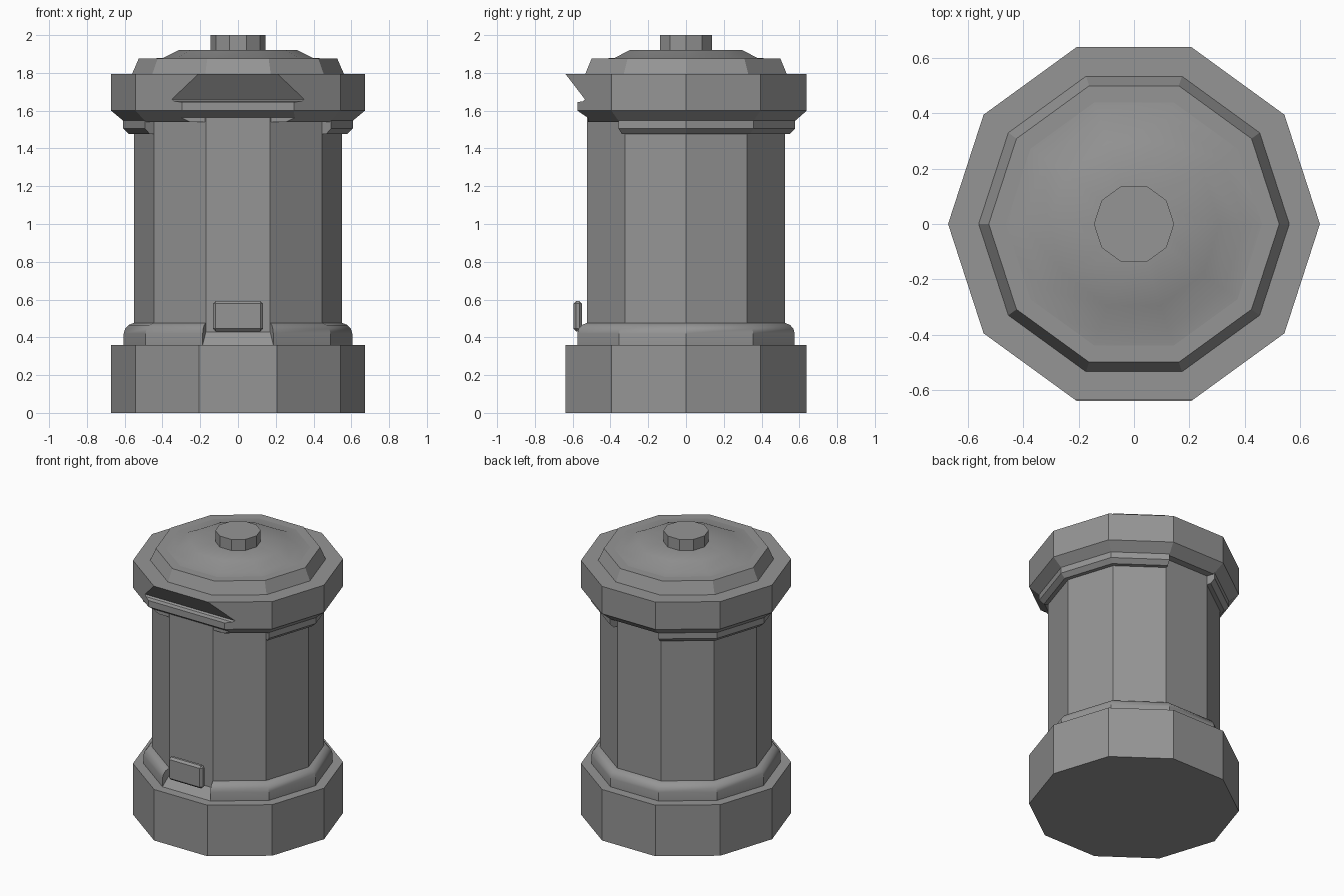
import bpy, bmesh, math

if "Cube" in bpy.data.objects:
    bpy.data.objects.remove(bpy.data.objects["Cube"])

SIDES = 10
STEP = math.tau / SIDES

grey = bpy.data.materials.new("metal_grey")
grey.use_nodes = True
grey.diffuse_color = (0.3, 0.3, 0.3, 1)
grey.node_tree.nodes["Principled BSDF"].inputs["Base Color"].default_value = (0.3, 0.3, 0.3, 1)


def finish(name, bm):
    bmesh.ops.recalc_face_normals(bm, faces=bm.faces)
    mesh = bpy.data.meshes.new(name)
    bm.to_mesh(mesh)
    bm.free()
    mesh.materials.append(grey)
    obj = bpy.data.objects.new(name, mesh)
    bpy.context.collection.objects.link(obj)
    return obj


def smooth(obj, degrees=30):
    bpy.ops.object.select_all(action="DESELECT")
    obj.select_set(True)
    bpy.context.view_layer.objects.active = obj
    bpy.ops.object.shade_smooth_by_angle(angle=math.radians(degrees))


def turned(name, profile):
    """Capped ten-sided solid from (radius, height) pairs, bottom to top."""
    bm = bmesh.new()
    rings = [[bm.verts.new((r * math.cos(i * STEP), r * math.sin(i * STEP), z))
              for i in range(SIDES)] for r, z in profile]
    for low, high in zip(rings, rings[1:]):
        for i in range(SIDES):
            j = (i + 1) % SIDES
            bm.faces.new((low[i], low[j], high[j], high[i]))
    bm.faces.new(rings[0])
    bm.faces.new(rings[-1])
    return finish(name, bm)


def swept(name, section, first, last):
    """Closed cross-section swept between two corners of the decagon."""
    bm = bmesh.new()
    cuts = [[bm.verts.new((r * math.cos(i * STEP), r * math.sin(i * STEP), z))
             for r, z in section] for i in range(first, last + 1)]
    n = len(section)
    for a, b in zip(cuts, cuts[1:]):
        for k in range(n):
            m = (k + 1) % n
            bm.faces.new((a[k], a[m], b[m], b[k]))
    bm.faces.new(cuts[0])
    bm.faces.new(cuts[-1])
    return finish(name, bm)


# Base and can body
turned("base", [(0.672, 0), (0.672, 0.36)])
turned("body", [(0.55, 0.34), (0.55, 1.58)])

# Rounded collar above the base, with a lower sloping piece at the front
collar = swept("base_collar", [(0.5, 0.35), (0.605, 0.35), (0.605, 0.42), (0.598, 0.445),
                               (0.58, 0.465), (0.55, 0.477), (0.5, 0.477)], -2, 7)
smooth(collar)
swept("collar_front", [(0.5, 0.35), (0.605, 0.36), (0.548, 0.43), (0.5, 0.43)], 7, 8)

# Pedal plate
bm = bmesh.new()
bmesh.ops.create_cube(bm, size=1)
for v in bm.verts:
    v.co = (v.co.x * 0.264, v.co.y * 0.045 - 0.573, v.co.z * 0.16 + 0.512)
pedal = finish("pedal_plate", bm)
bevel = pedal.modifiers.new("soft_edges", "BEVEL")
bevel.width = 0.014
bevel.segments = 1

# Handle rails on both sides under the rim
rail = [(0.5, 1.55), (0.608, 1.55), (0.608, 1.505), (0.578, 1.477), (0.5, 1.477)]
swept("left_rail", rail, -1, 2)
swept("right_rail", rail, 3, 6)

# Lid rim with a slot carved across the front
rim = turned("lid_rim", [(0.6, 1.54), (0.672, 1.6), (0.672, 1.793)])
bm = bmesh.new()
slot = [(-0.637, 1.793), (-0.535, 1.66), (-0.545, 1.65), (-0.575, 1.645),
        (-0.575, 1.6), (-0.52, 1.563), (-0.52, 1.5), (-0.9, 1.5), (-0.9, 1.793)]
ends = [[bm.verts.new((x, y, z)) for y, z in slot] for x in (-0.8, 0.8)]
for k in range(len(slot)):
    m = (k + 1) % len(slot)
    bm.faces.new((ends[0][k], ends[0][m], ends[1][m], ends[1][k]))
bm.faces.new(ends[0])
bm.faces.new(ends[1])
cutter = finish("slot_cutter", bm)
cutter.hide_render = True
cutter.hide_viewport = True
cut = rim.modifiers.new("slot", "BOOLEAN")
cut.operation = "DIFFERENCE"
cut.solver = "EXACT"
cut.object = cutter

# Stepped lid with a soft crown and a knob
turned("lid_step", [(0.567, 1.78), (0.525, 1.877)])
crown = turned("lid_crown", [(0.525, 1.876), (0.4, 1.878), (0.31, 1.922), (0.1, 1.922)])
smooth(crown, 35)
turned("lid_knob", [(0.145, 1.9), (0.145, 2.0)])
